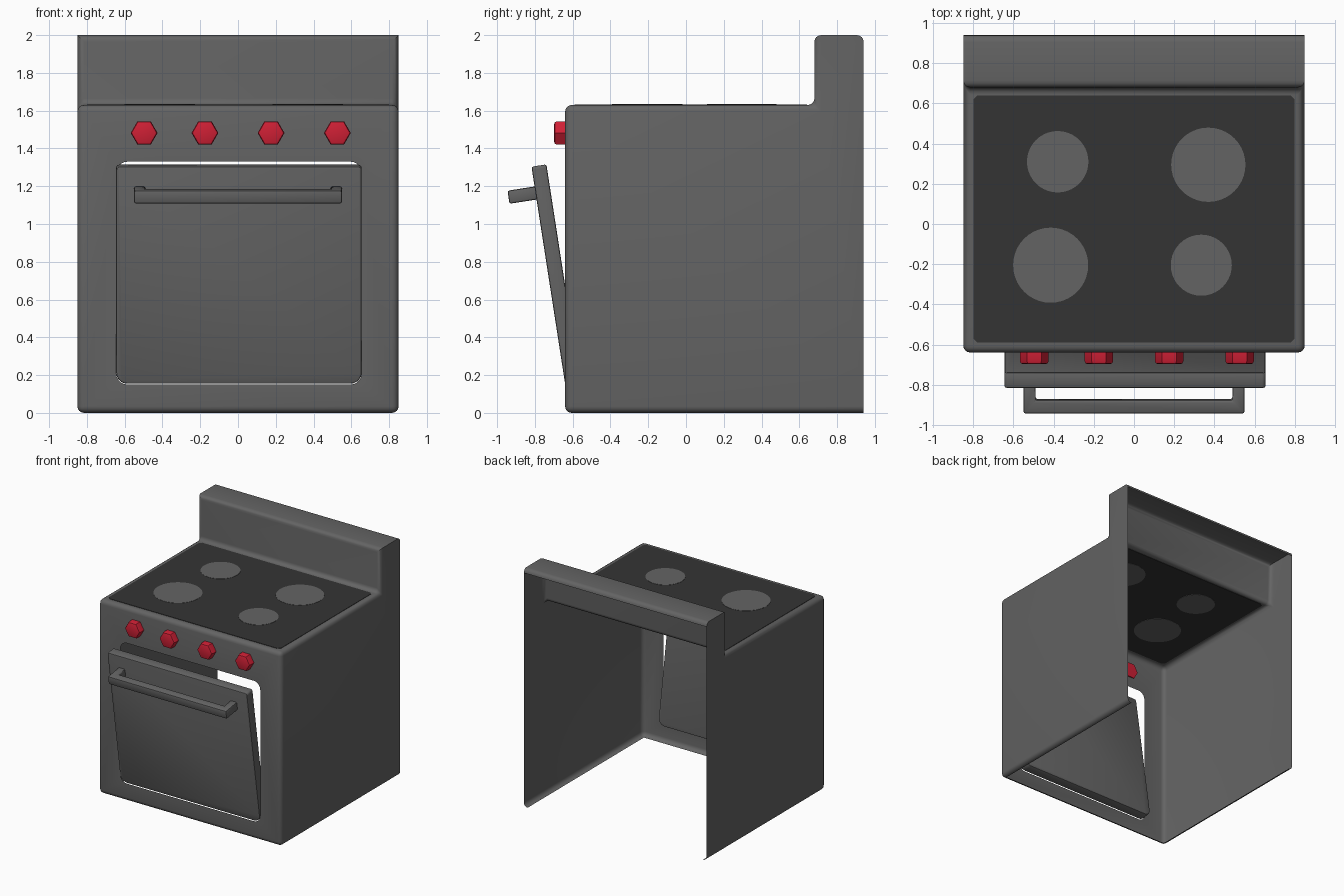
import bpy, bmesh, math
from mathutils import Vector

if "Cube" in bpy.data.objects:
    bpy.data.objects.remove(bpy.data.objects["Cube"])


def material(name, rgb):
    m = bpy.data.materials.new(name)
    m.diffuse_color = (*rgb, 1)
    m.use_nodes = True
    m.node_tree.nodes["Principled BSDF"].inputs["Base Color"].default_value = m.diffuse_color
    return m


grey = material("dark_grey_enamel", (0.127, 0.127, 0.127))
black = material("black_glass", (0.034, 0.034, 0.034))
red = material("red_knob", (0.62, 0.014, 0.035))


def make(name, bm, mat, loc=(0, 0, 0), rot=(0, 0, 0)):
    bmesh.ops.recalc_face_normals(bm, faces=bm.faces)
    me = bpy.data.meshes.new(name)
    bm.to_mesh(me)
    bm.free()
    me.materials.append(mat)
    ob = bpy.data.objects.new(name, me)
    bpy.context.collection.objects.link(ob)
    ob.location, ob.rotation_euler = loc, rot
    bpy.ops.object.select_all(action='DESELECT')
    ob.select_set(True)
    bpy.context.view_layer.objects.active = ob
    bpy.ops.object.shade_smooth_by_angle(angle=math.radians(35))
    return ob


def prism(points, shift):
    """Closed solid from an outline of 3D points pushed along shift."""
    bm = bmesh.new()
    f = bm.faces.new([bm.verts.new(p) for p in points])
    new = bmesh.ops.extrude_face_region(bm, geom=[f], use_keep_orig=True)["geom"]
    bmesh.ops.translate(bm, verts=[v for v in new if isinstance(v, bmesh.types.BMVert)],
                        vec=shift)
    return bm


def bevel(bm, edges, width, segments):
    bmesh.ops.bevel(bm, geom=edges, offset=width, segments=segments, profile=0.5,
                    affect='EDGES', clamp_overlap=True)


def rounded_rect(x0, x1, y0, y1, r_low, r_high, n=5):
    pts = []
    for cx, cy, r, a in ((x1 - r_high, y1 - r_high, r_high, 0), (x0 + r_high, y1 - r_high, r_high, 90),
                         (x0 + r_low, y0 + r_low, r_low, 180), (x1 - r_low, y0 + r_low, r_low, 270)):
        for i in range(n + 1):
            t = math.radians(a + 90 * i / n)
            pts.append((cx + r * math.cos(t), cy + r * math.sin(t)))
    return pts


# Body shell with back guard: side profile pushed across, open at back and bottom
W, FRONT, BACK, GUARD, TOP = 0.85, -0.64, 0.94, 0.68, 1.63
profile = [(FRONT, 0), (BACK, 0), (BACK, 2), (GUARD, 2), (GUARD, TOP), (FRONT, TOP)]
bm = prism([(-W, y, z) for y, z in profile], (2 * W, 0, 0))
bm.normal_update()
chosen = []
for e in bm.edges:
    a, b = (v.co for v in e.verts)
    at_back = a.y > BACK - .01 and b.y > BACK - .01
    at_top = a.z > 1.99 and b.z > 1.99
    along_x = abs(a.x - b.x) > 0.1
    if (at_top and along_x) or (not at_back and not at_top):
        chosen.append(e)
bevel(bm, chosen, 0.035, 4)
bmesh.ops.recalc_face_normals(bm, faces=bm.faces)
bm.normal_update()
open_faces = [f for f in bm.faces if all(v.co.y > BACK - .001 for v in f.verts)
              or all(v.co.z < .001 for v in f.verts)]
bmesh.ops.delete(bm, geom=open_faces, context='FACES')
# Oven opening: refill the front panel around a rounded hole
front = [f for f in bm.faces if all(abs(v.co.y - FRONT) < .0005 for v in f.verts)]
border = list({e for f in front for e in f.edges})
bmesh.ops.delete(bm, geom=front, context='FACES_ONLY')
hole = [bm.verts.new((x, FRONT, z)) for x, z in rounded_rect(-.645, .655, .15, 1.33, .06, .06)]
loop = [bm.edges.new((hole[i - 1], hole[i])) for i in range(len(hole))]
bmesh.ops.triangle_fill(bm, edges=border + loop, use_beauty=True, normal=Vector((0, -1, 0)))
make("oven_body", bm, grey)

# Cooktop glass set into the top, showing on both sides of the sheet
c, x, y0, y1 = 0.02, 0.80, -0.59, 0.64
outline = [(x, y0 + c), (x, y1 - c), (x - c, y1), (c - x, y1),
           (-x, y1 - c), (-x, y0 + c), (c - x, y0), (x - c, y0)]
make("cooktop", prism([(px, py, TOP - .003) for px, py in outline], (0, 0, .006)), black)

# Burners
for i, (bx, by, r) in enumerate([(-.38, .31, .153), (.37, .295, .185),
                                 (-.415, -.205, .187), (.335, -.205, .152)]):
    ring = [(bx + r * math.cos(k * math.tau / 40), by + r * math.sin(k * math.tau / 40), TOP - .0048)
            for k in range(40)]
    make(f"burner_{i + 1}", prism(ring, (0, 0, .0096)), grey)

# Hexagonal control knobs
for i, kx in enumerate((-.497, -.175, .175, .526)):
    ring = [(kx + .071 * math.cos(k * math.tau / 6), -.632, 1.482 + .071 * math.sin(k * math.tau / 6))
            for k in range(6)]
    bm = prism(ring, (0, -.066, 0))
    bevel(bm, [e for e in bm.edges if all(v.co.y < -.69 for v in e.verts)], .014, 2)
    make(f"knob_{i + 1}", bm, red)

# Door, hinged at the bottom and tilted open
hinge, tilt = (0, FRONT, .153), (math.radians(8.8), 0, 0)
bm = prism([(px, 0, pz) for px, pz in rounded_rect(-.645, .655, 0, 1.164, .06, .018)], (0, .08, 0))
rim = [e for e in bm.edges if abs(e.verts[0].co.y - e.verts[1].co.y) < .001]
bevel(bm, rim, .01, 2)
make("oven_door", bm, grey, hinge, tilt)

# Door handle: a U-shaped bar on the door
u = [(.55, .01), (.55, -.145), (-.55, -.145), (-.55, .01),
     (-.49, .01), (-.49, -.08), (.49, -.08), (.49, .01)]
bm = prism([(px, py, .988) for px, py in u], (0, 0, .07))
bevel(bm, bm.edges[:], .01, 2)
make("door_handle", bm, grey, hinge, tilt)
